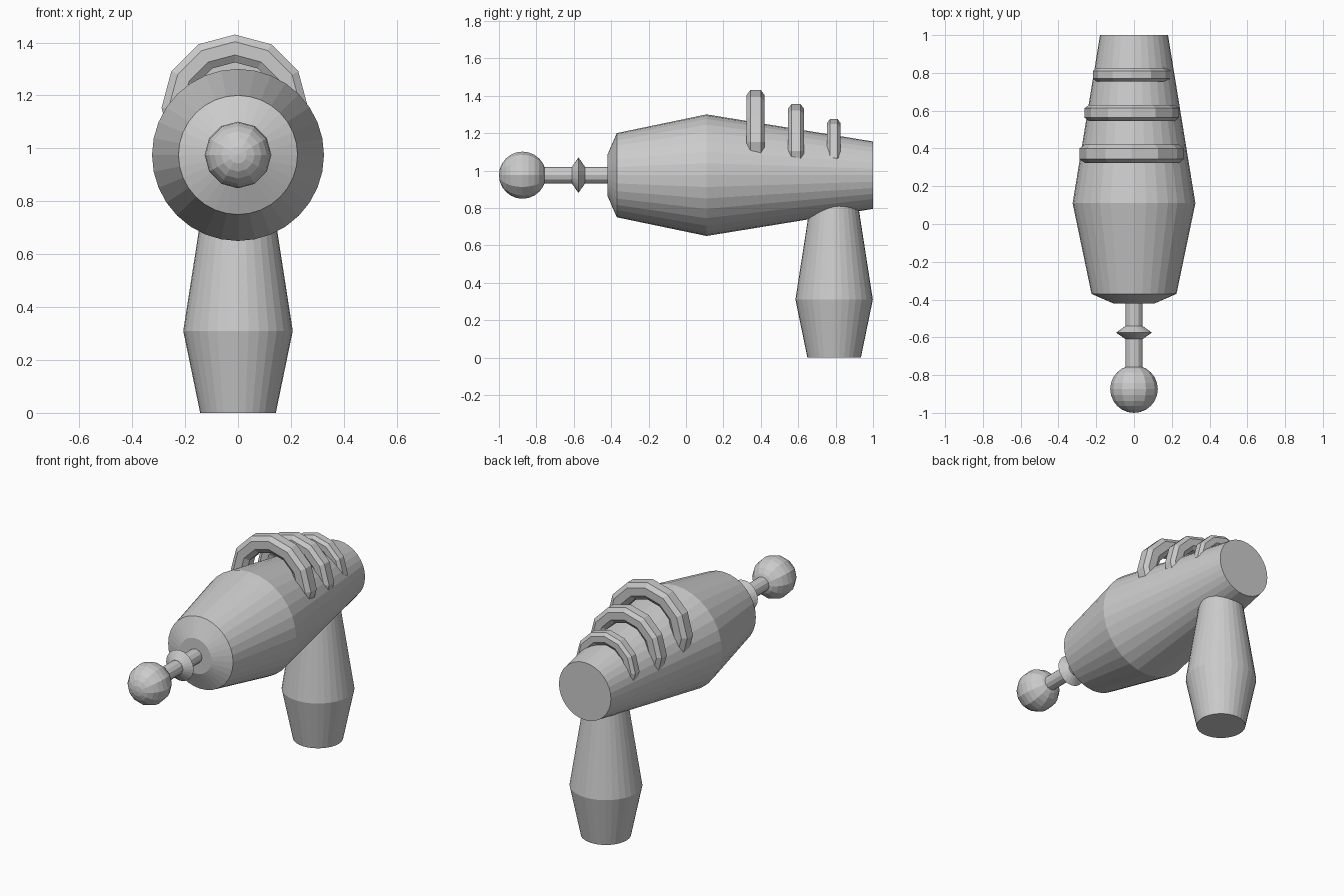
import bpy, bmesh, math
from mathutils import Matrix, Vector

if "Cube" in bpy.data.objects:
    bpy.data.objects.remove(bpy.data.objects["Cube"], do_unlink=True)

grey = bpy.data.materials.new("plain grey")
grey.use_nodes = True
colour = (0.6, 0.6, 0.6, 1)
grey.diffuse_color = colour
grey.node_tree.nodes["Principled BSDF"].inputs["Base Color"].default_value = colour

AXIS_Z = 0.975                              # height of the barrel axis
ALONG_Y = Matrix.Rotation(-math.pi / 2, 4, 'X')   # turns local z to +y


def lathe(name, profile, sides, matrix, closed=False):
    """Turn (radius, height) points about local z; cap the ends or close the section."""
    bm = bmesh.new()
    rings = []
    for r, h in profile:
        if r == 0:
            rings.append([bm.verts.new((0, 0, h))] * sides)
        else:
            rings.append([bm.verts.new((r * math.cos(a), r * math.sin(a), h))
                          for a in (math.tau * i / sides for i in range(sides))])
    pairs = list(zip(rings, rings[1:]))
    if closed:
        pairs.append((rings[-1], rings[0]))
    for low, high in pairs:
        for i in range(sides):
            j = (i + 1) % sides
            corners = dict.fromkeys((low[i], low[j], high[j], high[i]))
            bm.faces.new(list(corners))
    if not closed:
        for ring, r in ((rings[0], profile[0][0]), (rings[-1], profile[-1][0])):
            if r:
                bm.faces.new(ring)
    bmesh.ops.recalc_face_normals(bm, faces=bm.faces)
    bm.transform(matrix)
    mesh = bpy.data.meshes.new(name)
    bm.to_mesh(mesh)
    bm.free()
    mesh.materials.append(grey)
    obj = bpy.data.objects.new(name, mesh)
    bpy.context.collection.objects.link(obj)
    return obj


def on_axis(x=0, y=0, z=AXIS_Z):
    return Matrix.Translation(Vector((x, y, z))) @ ALONG_Y


# Main body and grip
lathe("body", [(0.11, -0.42), (0.225, -0.37), (0.325, 0.11), (0.18, 1.0)], 32, on_axis())
lathe("grip", [(0.143, 0), (0.207, 0.31), (0.12, 0.87)], 32,
      Matrix.Translation((0, 0.792, 0)))

# Emitter: rod, collar and ball
lathe("rod", [(0.045, -0.8), (0.045, -0.38)], 12, on_axis())
lathe("collar", [(0.045, -0.61), (0.095, -0.575), (0.045, -0.54)], 24, on_axis())
ball = [(0.126 * math.sin(math.pi * i / 12) if 0 < i < 12 else 0,
         -0.126 * math.cos(math.pi * i / 12)) for i in range(13)]
lathe("ball", ball, 12, on_axis(y=-0.874))

# Cooling fins: bevelled rings sunk into the top of the body, shrinking to the back
section = [(0.277, -0.028), (0.277, 0.028), (0.25, 0.048), (0.2, 0.048),
           (0.172, 0.028), (0.172, -0.028), (0.2, -0.048), (0.25, -0.048)]
fins = (("front_fin", 0.372, 1.153, 1.0),
        ("middle_fin", 0.588, 1.105, 0.9),
        ("rear_fin", 0.79, 1.07, 0.74))
for name, y, z, size in fins:
    lathe(name, [(r * size, h * size) for r, h in section], 12,
          on_axis(-0.012, y, z), closed=True)
